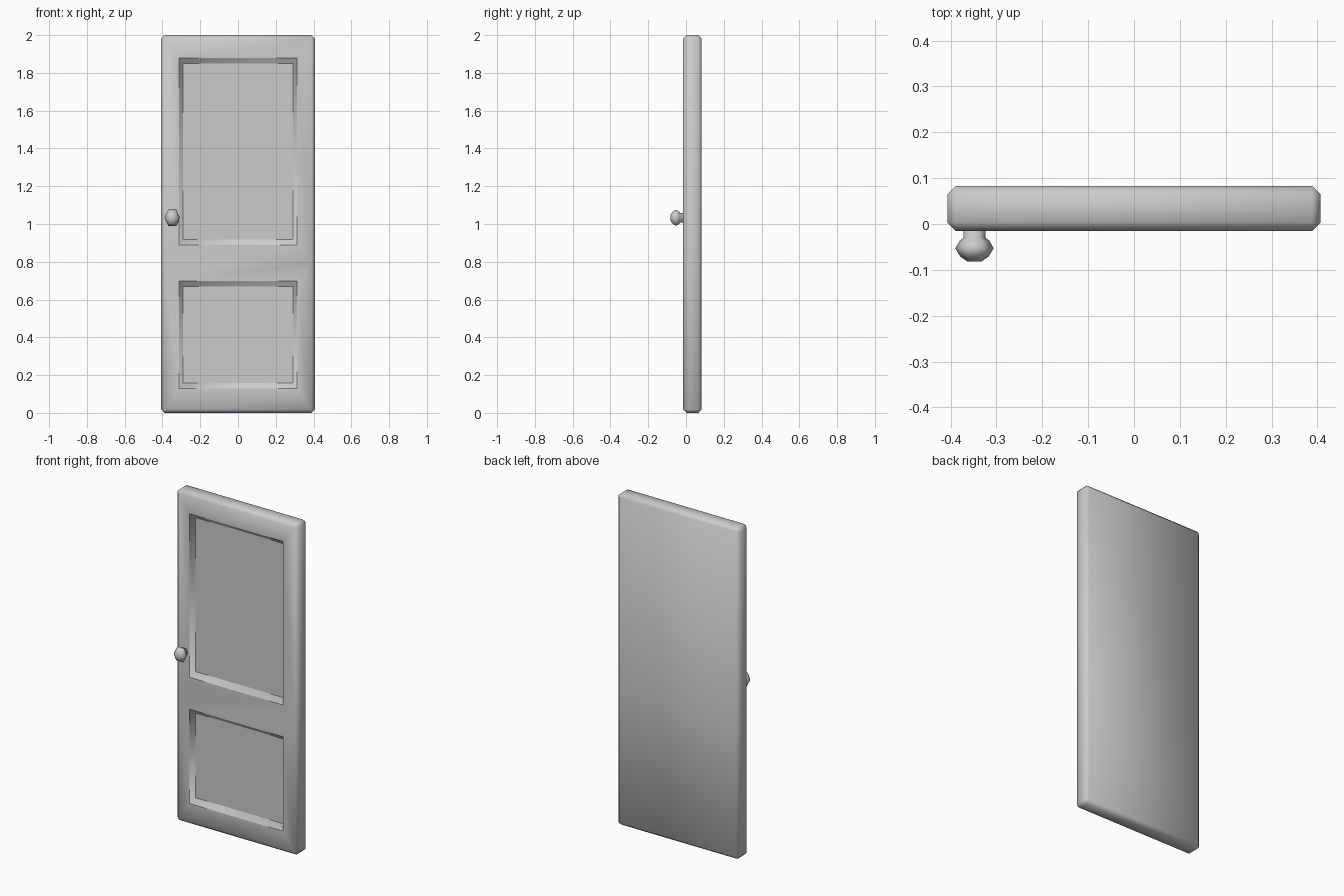
import bpy, bmesh
from math import sin, cos, tau

if "Cube" in bpy.data.objects:
    bpy.data.objects.remove(bpy.data.objects["Cube"])


def finish(bm, name):
    bmesh.ops.recalc_face_normals(bm, faces=bm.faces[:])
    for f in bm.faces:
        f.smooth = True
    mesh = bpy.data.meshes.new(name)
    bm.to_mesh(mesh)
    bm.free()
    obj = bpy.data.objects.new(name, mesh)
    bpy.context.collection.objects.link(obj)
    return obj


def place_rect(face, x0, x1, z0, z1, y):
    """Move a four-cornered face to an exact upright rectangle."""
    c = face.calc_center_median()
    for v in face.verts:
        v.co = (x0 if v.co.x < c.x else x1, y, z0 if v.co.z < c.z else z1)


# Door slab with chamfered edges, split at the middle rail
HALF_W, FRONT, BACK, HEIGHT = 0.407, -0.015, 0.083, 2.0
bm = bmesh.new()
bmesh.ops.create_cube(bm, size=1)
for v in bm.verts:
    v.co = (v.co.x * 2 * HALF_W, BACK if v.co.y > 0 else FRONT, (v.co.z + 0.5) * HEIGHT)
bmesh.ops.bevel(bm, geom=bm.edges[:], offset=0.018, segments=1, affect='EDGES')
bmesh.ops.bisect_plane(bm, geom=bm.verts[:] + bm.edges[:] + bm.faces[:],
                       plane_co=(0, 0, 0.793), plane_no=(0, 0, 1))

# Two recessed panels: rim rectangle, then sloped walls down to a flat floor
bm.normal_update()
fronts = [f for f in bm.faces if f.normal.y < -0.99]
fronts.sort(key=lambda f: f.calc_center_median().z)
for face, (z0, z1) in zip(fronts, [(0.128, 0.698), (0.89, 1.878)]):
    for inset_x, inset_z, depth in [(0, 0, 0), (0.02, 0.029, 0.028)]:
        bmesh.ops.inset_individual(bm, faces=[face], thickness=0.015)
        place_rect(face, -0.312 + inset_x, 0.312 - inset_x,
                   z0 + inset_z, z1 - inset_z, FRONT + depth)
        for e in face.edges:
            e.smooth = False
finish(bm, "door_panel")

# Six-sided knob, lathed from a short profile (radius, y)
profile = [(0.024, -0.010), (0.024, -0.030), (0.032, -0.036),
           (0.042, -0.053), (0.031, -0.071), (0.015, -0.082)]
SIDES = 6
bm = bmesh.new()
rings = [[bm.verts.new((-0.348 + r * cos(tau * i / SIDES), y,
                        1.033 + 1.18 * r * sin(tau * i / SIDES)))
          for i in range(SIDES)] for r, y in profile]
for a, b in zip(rings, rings[1:]):
    for i in range(SIDES):
        j = (i + 1) % SIDES
        bm.faces.new((a[i], a[j], b[j], b[i]))
bm.faces.new(rings[-1])
bm.faces.new(rings[0])
finish(bm, "door_knob")
